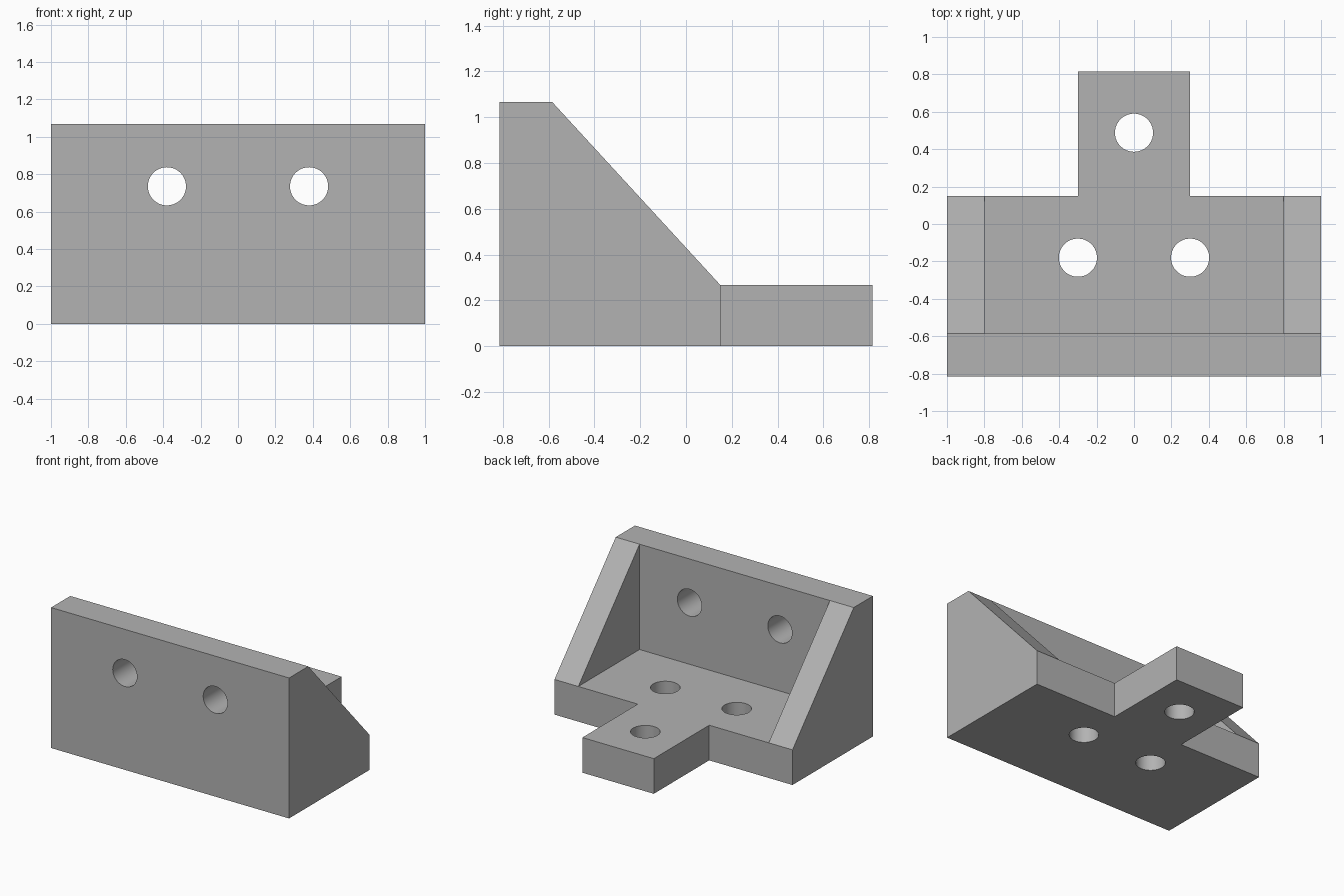
import bpy
import bmesh
import math
from mathutils import Matrix, Vector

if "Cube" in bpy.data.objects:
    bpy.data.objects.remove(bpy.data.objects["Cube"], do_unlink=True)

# Main dimensions
FRONT, BACK = -0.815, 0.815
WALL_BACK, BASE_BACK = -0.585, 0.15
HALF_W, INNER_W, TONGUE_W = 1.0, 0.8, 0.3
BASE_H, TOP = 0.267, 1.067
HOLE_R = 0.102

grey = bpy.data.materials.new("plain grey")
grey.use_nodes = True
colour = (0.45, 0.45, 0.45, 1)
grey.diffuse_color = colour
grey.node_tree.nodes["Principled BSDF"].inputs["Base Color"].default_value = colour


def prism(name, outline, offset):
    """Extrude a closed outline of 3D points along an offset."""
    bm = bmesh.new()
    face = bm.faces.new([bm.verts.new(p) for p in outline])
    extruded = bmesh.ops.extrude_face_region(bm, geom=[face], use_keep_orig=True)
    moved = [g for g in extruded["geom"] if isinstance(g, bmesh.types.BMVert)]
    bmesh.ops.translate(bm, verts=moved, vec=Vector(offset))
    bmesh.ops.recalc_face_normals(bm, faces=bm.faces)
    mesh = bpy.data.meshes.new(name)
    bm.to_mesh(mesh)
    bm.free()
    mesh.materials.append(grey)
    obj = bpy.data.objects.new(name, mesh)
    bpy.context.collection.objects.link(obj)
    return obj


def hole_cutter(name, centre, turn):
    """Round cutter; turn rotates its axis away from vertical."""
    bpy.ops.mesh.primitive_cylinder_add(
        vertices=64, radius=HOLE_R, depth=0.6, location=centre, rotation=(turn, 0, 0))
    obj = bpy.context.object
    obj.name = name
    obj.data.materials.append(grey)
    return obj


def combine(target, other, operation):
    """Apply a boolean and discard the helper object."""
    other.hide_render = True
    mod = target.modifiers.new("combine", 'BOOLEAN')
    mod.operation = operation
    mod.solver = 'EXACT'
    mod.object = other
    bpy.context.view_layer.objects.active = target
    bpy.ops.object.modifier_apply(modifier=mod.name)
    bpy.data.objects.remove(other, do_unlink=True)


# T-shaped base plate, outlined on the right and mirrored to the left
half = [(HALF_W, FRONT), (HALF_W, BASE_BACK), (TONGUE_W, BASE_BACK), (TONGUE_W, BACK)]
outline = half + [(-x, y) for x, y in reversed(half)]
bracket = prism("corner_bracket", [(x, y, 0) for x, y in outline], (0, 0, BASE_H))

# Upright front wall
wall = prism("front_wall", [(-HALF_W, FRONT, 0), (HALF_W, FRONT, 0),
                            (HALF_W, FRONT, TOP), (-HALF_W, FRONT, TOP)],
             (0, WALL_BACK - FRONT, 0))
combine(bracket, wall, 'UNION')

# Sloping side gussets
profile = [(FRONT, 0), (BASE_BACK, 0), (BASE_BACK, BASE_H), (WALL_BACK, TOP), (FRONT, TOP)]
for side in (-1, 1):
    gusset = prism("side_gusset", [(side * INNER_W, y, z) for y, z in profile],
                   (side * (HALF_W - INNER_W), 0, 0))
    combine(bracket, gusset, 'UNION')

# Bolt holes through the wall and the base
for x in (-0.38, 0.38):
    combine(bracket, hole_cutter("wall_hole", (x, -0.7, 0.735), math.pi / 2), 'DIFFERENCE')
for x, y in ((-0.3, -0.18), (0.3, -0.18), (0, 0.488)):
    combine(bracket, hole_cutter("base_hole", (x, y, BASE_H / 2), 0), 'DIFFERENCE')

# Tidy seams and smooth the hole walls
bm = bmesh.new()
bm.from_mesh(bracket.data)
bmesh.ops.remove_doubles(bm, verts=bm.verts, dist=0.0001)
bmesh.ops.dissolve_limit(bm, angle_limit=math.radians(1), verts=bm.verts, edges=bm.edges)
bm.to_mesh(bracket.data)
bm.free()
bpy.ops.object.select_all(action='DESELECT')
bracket.select_set(True)
bpy.context.view_layer.objects.active = bracket
bpy.ops.object.shade_smooth_by_angle(angle=math.radians(30))
